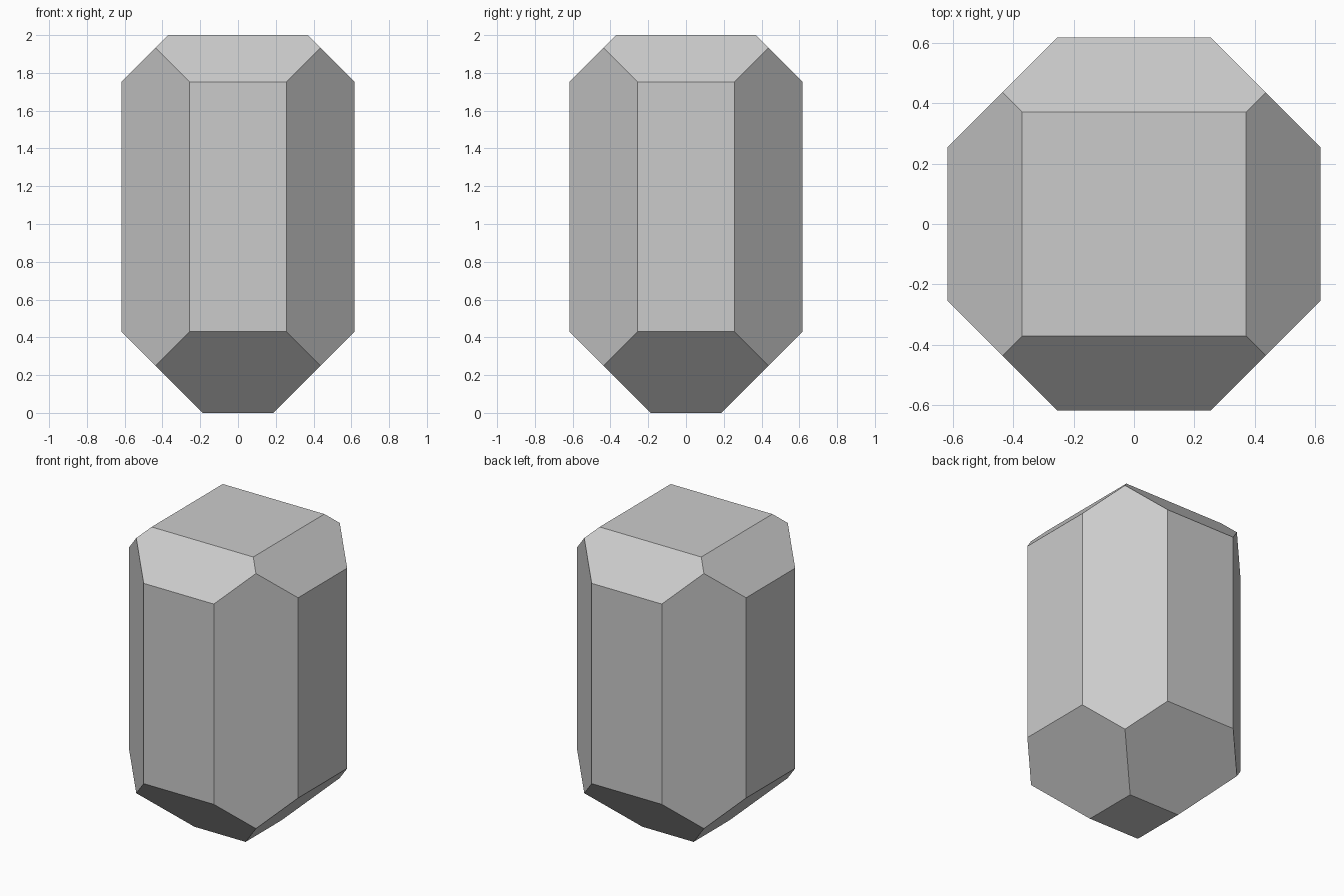
import bpy, bmesh, math
from mathutils import Matrix, Vector

if "Cube" in bpy.data.objects:
    bpy.data.objects.remove(bpy.data.objects["Cube"])

APOTHEM = 0.618      # centre to flat of the octagon
HEIGHT = 2.0
TOP_HALF = 0.371     # half width of the top square
BASE_HALF = 0.187    # half width of the base square

bm = bmesh.new()

# Octagonal column with flats facing the axes
radius = APOTHEM / math.cos(math.pi / 8)
placement = Matrix.Translation((0, 0, HEIGHT / 2)) @ Matrix.Rotation(math.pi / 8, 4, 'Z')
bmesh.ops.create_cone(bm, cap_ends=True, segments=8, radius1=radius, radius2=radius,
                      depth=HEIGHT, matrix=placement)


def bevel_cut(point, normal):
    """Slice off everything beyond the plane and close the cut."""
    geom = bm.verts[:] + bm.edges[:] + bm.faces[:]
    cut = bmesh.ops.bisect_plane(bm, geom=geom, dist=1e-5, plane_co=point,
                                 plane_no=normal, clear_outer=True)["geom_cut"]
    bmesh.ops.contextual_create(bm, geom=[e for e in cut if isinstance(e, bmesh.types.BMEdge)])


# Four 45 degree facets at each end
for i in range(4):
    turn = Matrix.Rotation(i * math.pi / 2, 3, 'Z')
    bevel_cut(turn @ Vector((TOP_HALF, 0, HEIGHT)), turn @ Vector((1, 0, 1)).normalized())
    bevel_cut(turn @ Vector((BASE_HALF, 0, 0)), turn @ Vector((1, 0, -1)).normalized())

bmesh.ops.recalc_face_normals(bm, faces=bm.faces[:])
mesh = bpy.data.meshes.new("crystal")
bm.to_mesh(mesh)
bm.free()
crystal = bpy.data.objects.new("crystal", mesh)
bpy.context.collection.objects.link(crystal)
